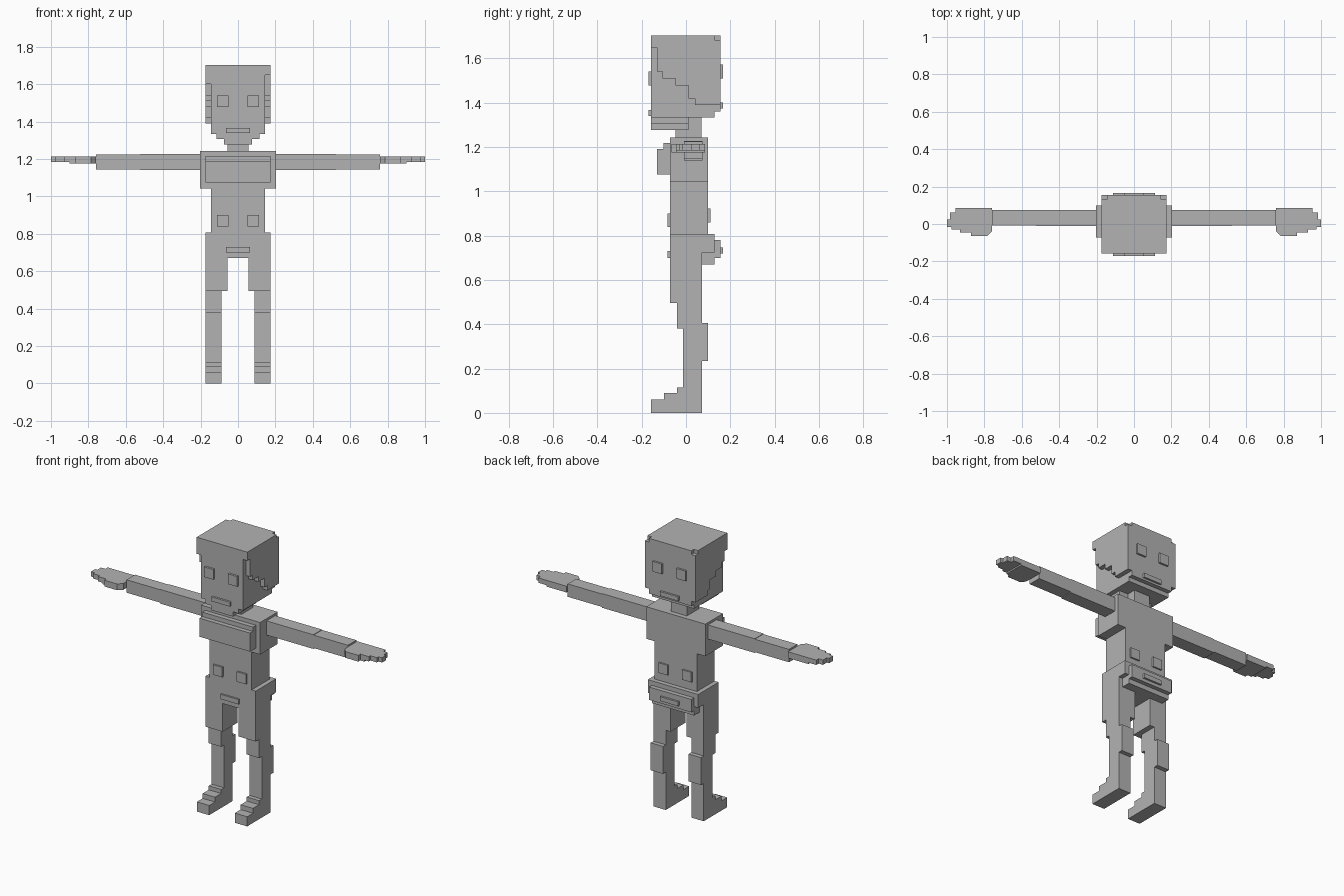
import bpy, bmesh
from mathutils import Vector

grey = bpy.data.materials.new("plain grey")
grey.diffuse_color = (0.45, 0.45, 0.45, 1)


def prism(name, points, axis, lo, hi):
    """Extrude an outline along x (points are y,z) or z (points are x,y)."""
    bm = bmesh.new()
    place = (lambda p: (lo, p[0], p[1])) if axis == "x" else (lambda p: (p[0], p[1], lo))
    face = bm.faces.new([bm.verts.new(place(p)) for p in points])
    ext = bmesh.ops.extrude_face_region(bm, geom=[face])
    shift = Vector((hi - lo, 0, 0)) if axis == "x" else Vector((0, 0, hi - lo))
    moved = [g for g in ext["geom"] if isinstance(g, bmesh.types.BMVert)]
    bmesh.ops.translate(bm, verts=moved, vec=shift)
    bmesh.ops.recalc_face_normals(bm, faces=bm.faces)
    mesh = bpy.data.meshes.new(name)
    bm.to_mesh(mesh)
    bm.free()
    mesh.materials.append(grey)
    obj = bpy.data.objects.new(name, mesh)
    bpy.context.collection.objects.link(obj)
    return obj


def box(name, x0, x1, y0, y1, z0, z1):
    return prism(name, [(y0, z0), (y1, z0), (y1, z1), (y0, z1)], "x", x0, x1)


def mid_box(name, half, y0, y1, z0, z1):
    return box(name, -half, half, y0, y1, z0, z1)


def pair(name, x0, x1, y0, y1, z0, z1):
    box(name + "_right", x0, x1, y0, y1, z0, z1)
    box(name + "_left", -x1, -x0, y0, y1, z0, z1)


# Head core, stepped at the lower back
prism("head", [(-.157, 1.703), (-.157, 1.333), (.10, 1.333), (.128, 1.333),
               (.128, 1.36), (.155, 1.36), (.155, 1.703)], "x", -.145, .145)

# Stepped hair plates on both sides of the head
for side, brow in ((1, 1.65), (-1, 1.60)):
    prism("side_hair", [(-.157, 1.703), (-.157, brow), (-.13, brow), (-.13, 1.54),
                        (-.105, 1.54), (-.105, 1.51), (-.047, 1.51), (-.047, 1.477),
                        (.012, 1.477), (.012, 1.42), (.04, 1.42), (.04, 1.39),
                        (.155, 1.39), (.155, 1.68), (.13, 1.68), (.13, 1.703)],
          "x", side * .145, side * .174)

# Jaw, chin and neck
mid_box("jaw", .115, -.157, .012, 1.306, 1.333)
mid_box("chin", .075, -.157, .012, 1.277, 1.306)
mid_box("neck", .055, -.047, .07, 1.24, 1.333)

# Raised faces on the front and back of the head
pair("front_eye", .05, .113, -.17, -.157, 1.477, 1.54)
mid_box("front_mouth", .063, -.17, -.157, 1.34, 1.367)
pair("back_eye", .05, .113, .155, .167, 1.51, 1.573)
mid_box("back_mouth", .063, .155, .167, 1.373, 1.40)

# Torso
mid_box("chest", .203, -.073, .10, 1.043, 1.242)
prism("breast_plate", [(-.073, 1.217), (-.102, 1.217), (-.102, 1.19), (-.13, 1.19),
                       (-.13, 1.075), (-.073, 1.075)], "x", -.174, .174)
mid_box("waist", .145, -.073, .10, .808, 1.043)
pair("belly_stud", .05, .113, -.084, -.073, .838, .90)
pair("back_stud", .05, .113, .10, .11, .86, .922)

# Hips and seat
mid_box("hips", .173, -.073, .073, .67, .808)
mid_box("upper_seat", .173, .073, .128, .725, .808)
mid_box("lower_seat", .145, .073, .128, .67, .725)
mid_box("seat_panel", .145, .128, .155, .70, .78)
mid_box("seat_stud", .063, .155, .167, .72, .747)
mid_box("hip_stud", .063, -.084, -.073, .70, .73)

# Legs: wide thigh, then a stepped lower leg and foot profile
leg = [(-.04, .495), (-.04, .38), (-.013, .38), (-.013, .115), (-.04, .115),
       (-.04, .09), (-.10, .09), (-.10, .06), (-.157, .06), (-.157, 0),
       (.073, 0), (.073, .235), (.10, .235), (.10, .405), (.073, .405), (.073, .495)]
pair("thigh", .055, .173, -.073, .073, .495, .67)
for side in (1, -1):
    prism("lower_leg", leg, "x", side * .088, side * .173)

# Arms
pair("upper_arm", .203, .525, -.01, .075, 1.14, 1.228)
pair("forearm", .525, .76, -.008, .075, 1.145, 1.225)

# Flat hands with stepped fingers
palm = [(.76, .085), (.90, .085), (.90, -.045), (.872, -.045), (.872, -.065),
        (.785, -.065), (.76, -.04)]
fingers = [(.90, .085), (.955, .085), (.955, .062), (.985, .062), (.985, .025),
           (1.0, .025), (1.0, -.015), (.975, -.015), (.975, -.03), (.93, -.03),
           (.93, -.045), (.90, -.045)]
for side in (1, -1):
    prism("palm", [(side * x, y) for x, y in palm], "z", 1.175, 1.214)
    prism("fingers", [(side * x, y) for x, y in fingers], "z", 1.184, 1.214)
